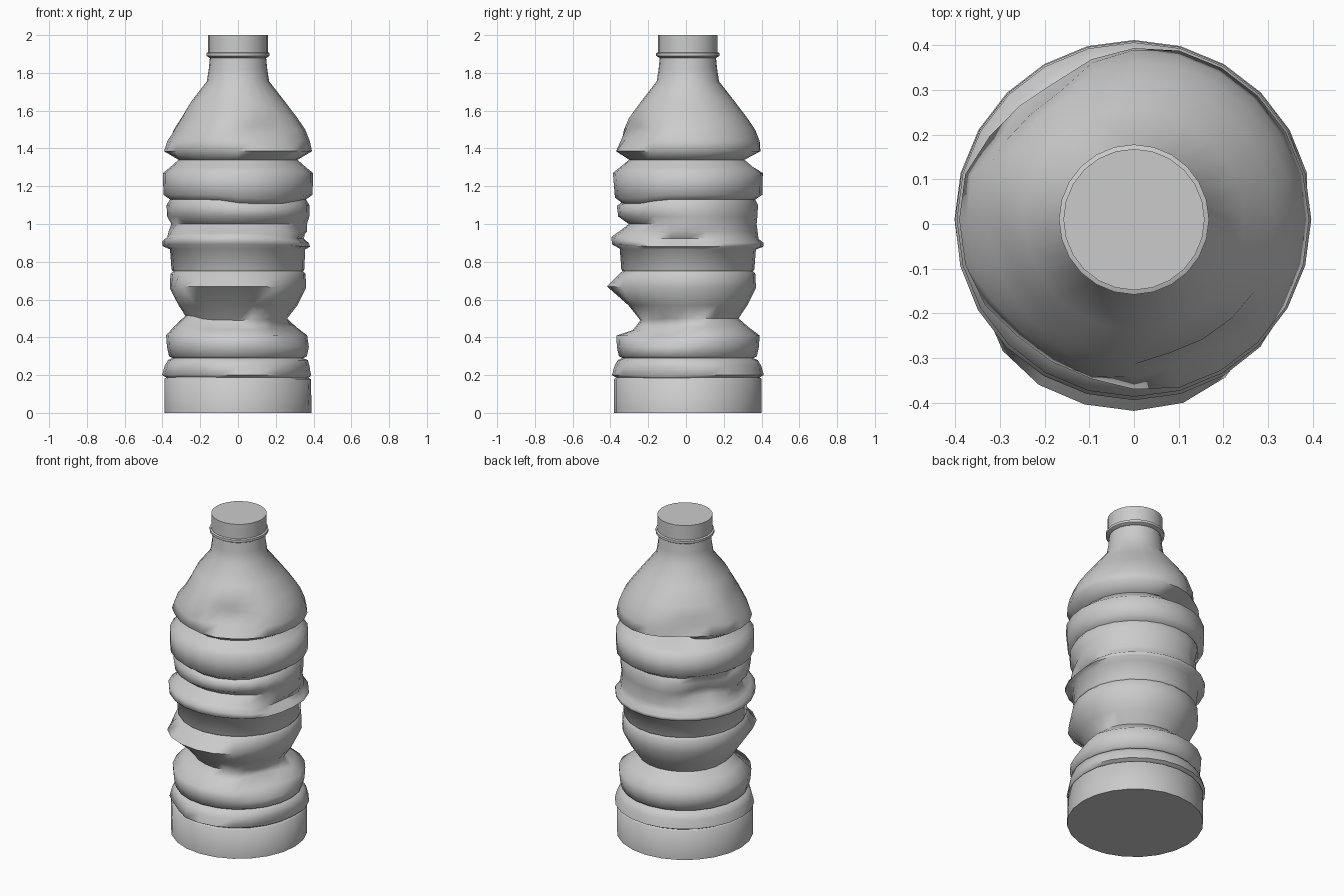
import bpy, bmesh, math

SIDES = 24
AXIS_Y = 0.01

# undented body profile: (radius, height)
PROFILE = [
    (.39, 0), (.39, .18), (.38, .188), (.402, .20), (.388, .25), (.37, .28), (.345, .29),
    (.365, .30), (.376, .35), (.38, .41), (.32, .455), (.268, .50), (.315, .57),
    (.36, .66), (.358, .735), (.345, .75), (.352, .76), (.36, .865), (.40, .88),
    (.40, .90), (.374, .922), (.37, .96), (.368, 1.0), (.378, 1.04), (.378, 1.10),
    (.36, 1.13), (.395, 1.155), (.397, 1.27), (.36, 1.30), (.315, 1.34),
    (.392, 1.385), (.38, 1.44), (.356, 1.50), (.315, 1.56), (.247, 1.65),
    (.165, 1.755), (.155, 1.82), (.148, 1.89)]

# crumples: angle (deg), height, angular width, vertical reach, radial push, lift
DENTS = [
    (-100, 1.00, 75, .03, -.055, 0),
    (-100, .67, 52, .04, .073, .01),
    (-90, .47, 50, .035, -.035, -.02),
    (-66, 1.48, 26, .05, -.075, .02),
    (-150, 1.52, 38, .07, -.035, 0),
    (-118, 1.40, 30, .06, -.025, 0),
    (108, 1.34, 25, .03, -.10, 0),
    (130, 1.44, 25, .08, -.045, .01),
    (-25, .44, 28, .045, -.085, 0),
    (-20, .22, 26, .03, -.035, -.01),
    (-130, .22, 18, .03, -.03, .01),
    (145, 1.03, 20, .06, -.065, 0),
    (60, 1.06, 40, .06, -.015, 0),
    (-8, .91, 22, .03, -.05, 0),
    (-110, .91, 65, .03, .005, .035),
    (-65, 1.14, 35, .03, -.015, -.025),
    (-165, .48, 26, .04, .015, .02)]


def crumple(angle, r, z):
    """Push and lift one profile point by all nearby dents."""
    dr = dz = 0
    for a, h, w, reach, push, lift in DENTS:
        da = (angle - a + 180) % 360 - 180
        k = math.exp(-(da / w) ** 4 - ((z - h) / reach) ** 2)
        dr += push * k
        dz += lift * k
    return r + dr, z + dz


def lathe(name, profile, warp=None, sharp=40):
    """Revolve a profile into a capped solid, optionally warping every point."""
    bm = bmesh.new()
    rings = []
    for r0, z0 in profile:
        ring = []
        for i in range(SIDES):
            deg = 360 * i / SIDES
            r, z = warp(deg, r0, z0) if warp and z0 > 0 else (r0, z0)
            t = math.radians(deg)
            ring.append(bm.verts.new((r * math.cos(t), AXIS_Y + r * math.sin(t), z)))
        rings.append(ring)
    for lo, hi in zip(rings, rings[1:]):
        for i in range(SIDES):
            j = (i + 1) % SIDES
            bm.faces.new((lo[i], lo[j], hi[j], hi[i]))
    bm.faces.new(rings[0][::-1])
    bm.faces.new(rings[-1])
    mesh = bpy.data.meshes.new(name)
    bm.to_mesh(mesh)
    bm.free()
    obj = bpy.data.objects.new(name, mesh)
    bpy.context.collection.objects.link(obj)
    bpy.ops.object.select_all(action='DESELECT')
    obj.select_set(True)
    bpy.context.view_layer.objects.active = obj
    bpy.ops.object.shade_smooth_by_angle(angle=math.radians(sharp))
    return obj


# crushed bottle shell
lathe("bottle_body", PROFILE, crumple, sharp=75)
# collar below the cap
lathe("neck_collar", [(.15, 1.88), (.168, 1.89), (.168, 1.905), (.15, 1.912)])
# screw cap
lathe("cap", [(.158, 1.905), (.158, 2.0)])
